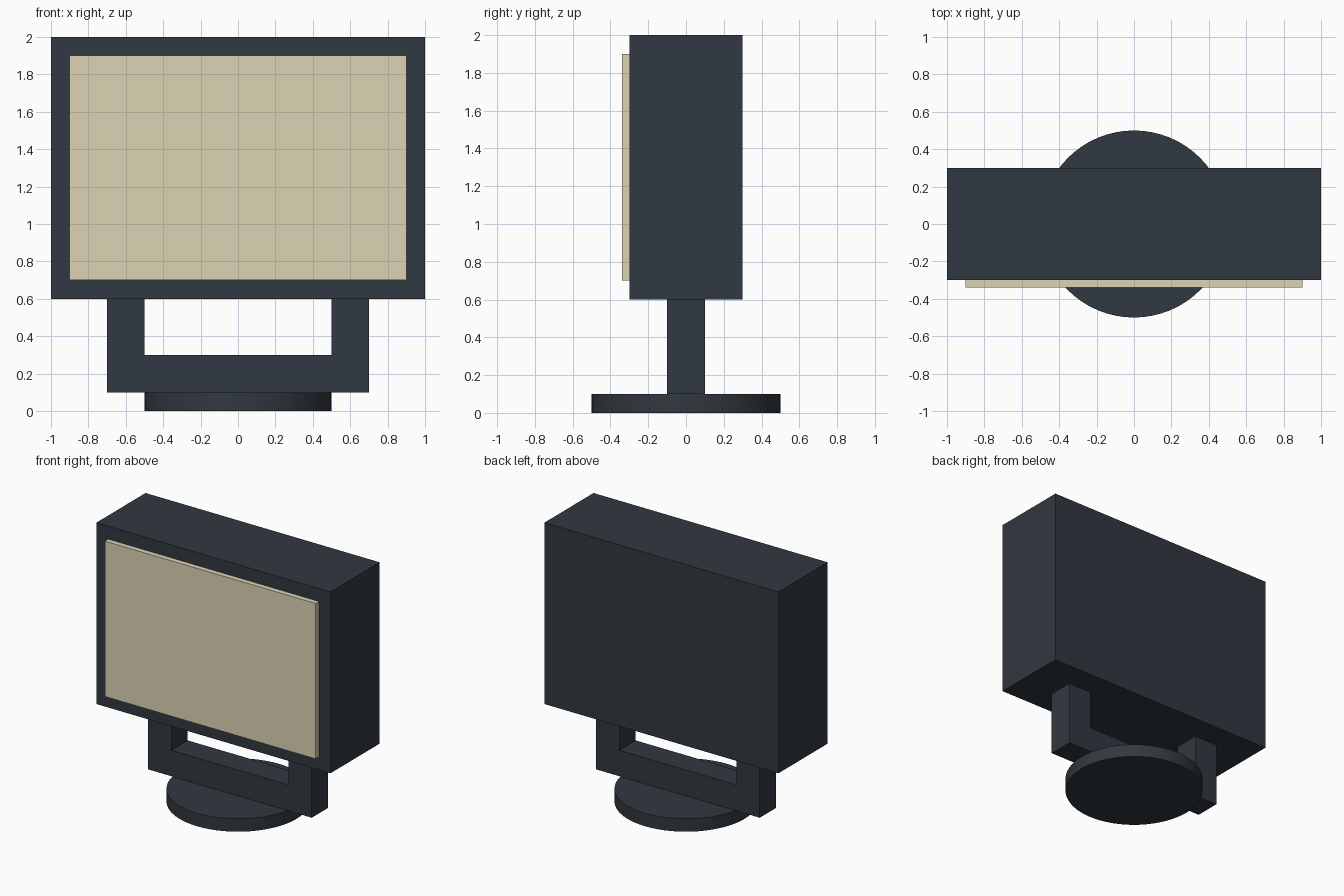
import bpy, bmesh
from mathutils import Vector

if "Cube" in bpy.data.objects:
    bpy.data.objects.remove(bpy.data.objects["Cube"])


def material(name, rgb):
    mat = bpy.data.materials.new(name)
    mat.diffuse_color = (*rgb, 1)
    mat.use_nodes = True
    mat.node_tree.nodes["Principled BSDF"].inputs["Base Color"].default_value = mat.diffuse_color
    return mat


def finish(name, bm, mat):
    bmesh.ops.recalc_face_normals(bm, faces=bm.faces)
    mesh = bpy.data.meshes.new(name)
    bm.to_mesh(mesh)
    bm.free()
    mesh.materials.append(mat)
    obj = bpy.data.objects.new(name, mesh)
    bpy.context.collection.objects.link(obj)
    return obj


def extruded(name, profile, y0, y1, mat):
    """Closed x-z profile extruded from y0 to y1."""
    bm = bmesh.new()
    face = bm.faces.new([bm.verts.new((x, y0, z)) for x, z in profile])
    out = bmesh.ops.extrude_face_region(bm, geom=[face], use_keep_orig=True)
    verts = [g for g in out["geom"] if isinstance(g, bmesh.types.BMVert)]
    bmesh.ops.translate(bm, verts=verts, vec=Vector((0, y1 - y0, 0)))
    return finish(name, bm, mat)


def rect(half_width, z0, z1):
    return [(-half_width, z0), (half_width, z0), (half_width, z1), (-half_width, z1)]


dark = material("dark_casing", (0.031, 0.040, 0.052))
cream = material("cream_panel", (0.73, 0.65, 0.46))

# Main box and the raised front panel
extruded("housing", rect(1.0, 0.6, 2.0), -0.3, 0.3, dark)
extruded("front_panel", rect(0.9, 0.7, 1.9), -0.34, -0.3, cream)

# U-shaped stand: right half of the profile, mirrored
half = [(0.7, 0.1), (0.7, 0.6), (0.5, 0.6), (0.5, 0.3)]
extruded("support_yoke", half + [(-x, z) for x, z in reversed(half)], -0.1, 0.1, dark)

# Round foot
bm = bmesh.new()
bmesh.ops.create_cone(bm, cap_ends=True, segments=64, radius1=0.5, radius2=0.5, depth=0.1)
bmesh.ops.translate(bm, verts=bm.verts, vec=(0, 0, 0.05))
finish("round_base", bm, dark)
